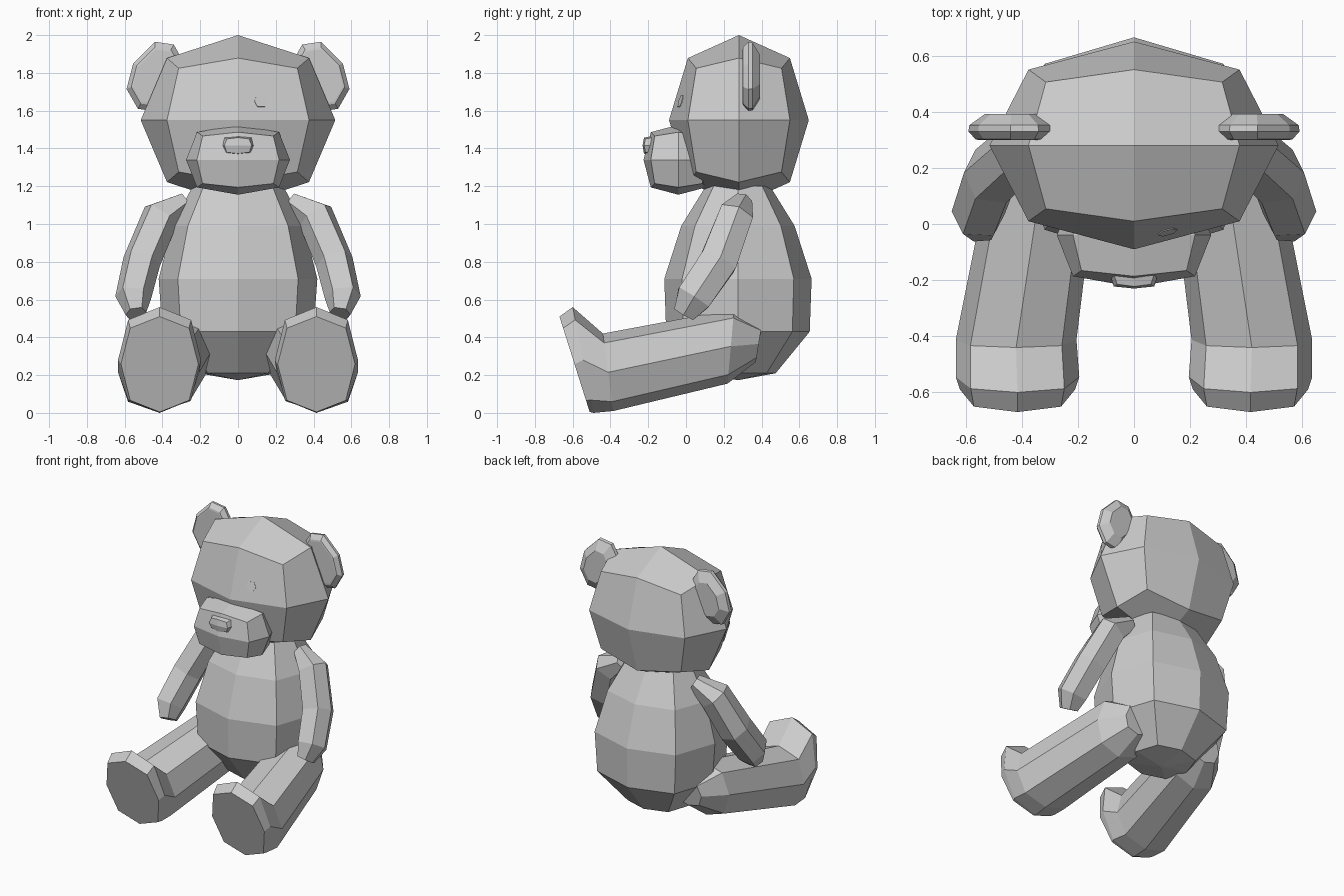
import bpy, bmesh, math
from mathutils import Vector

cube = bpy.data.objects.get("Cube")
if cube:
    bpy.data.objects.remove(cube)

grey = bpy.data.materials.new("plain_grey")
grey.use_nodes = True
grey.diffuse_color = (0.6, 0.6, 0.6, 1)
grey.node_tree.nodes["Principled BSDF"].inputs["Base Color"].default_value = grey.diffuse_color


def finish(name, bm):
    bmesh.ops.recalc_face_normals(bm, faces=bm.faces)
    mesh = bpy.data.meshes.new(name)
    bm.to_mesh(mesh)
    bm.free()
    mesh.materials.append(grey)
    obj = bpy.data.objects.new(name, mesh)
    bpy.context.collection.objects.link(obj)
    return obj


def block_ball(name, centre, radii, edge, corner):
    """Cube divided once per side, with edge and corner points pulled in."""
    bm = bmesh.new()
    bmesh.ops.create_cube(bm, size=2)
    bmesh.ops.subdivide_edges(bm, edges=bm.edges[:], cuts=1, use_grid_fill=True)
    for v in bm.verts:
        axes = sum(abs(c) > 0.5 for c in v.co)
        k = (1, edge, corner)[axes - 1]
        v.co = Vector(c + r * k * p for c, r, p in zip(centre, radii, v.co))
    return finish(name, bm)


def loft(name, rings, sides, turn=0.0):
    """Skin over rings given as (centre, half width vector, half height vector)."""
    def soft(t):
        return math.copysign(abs(t) ** 0.8, t) if abs(t) > 1e-6 else 0
    bm = bmesh.new()
    loops = []
    for c, u, v in rings:
        angles = [math.tau * i / sides + turn for i in range(sides)]
        loops.append([bm.verts.new(c + u * soft(math.cos(a)) + v * soft(math.sin(a)))
                      for a in angles])
    for a, b in zip(loops, loops[1:]):
        for i in range(sides):
            j = (i + 1) % sides
            bm.faces.new((a[i], a[j], b[j], b[i]))
    bm.faces.new(loops[0])
    bm.faces.new(loops[-1])
    return finish(name, bm)


def mirrored(obj, left_name, right_name):
    obj.name = left_name
    bm = bmesh.new()
    bm.from_mesh(obj.data)
    for v in bm.verts:
        v.co.x *= -1
    finish(right_name, bm)


# Head, muzzle and nose
block_ball("head", (0, 0.28, 1.55), (0.515, 0.37, 0.45), 0.73, 0.61)
block_ball("muzzle", (0, -0.04, 1.34), (0.275, 0.185, 0.185), 0.79, 0.68)
block_ball("nose", (0, -0.18, 1.415), (0.085, 0.05, 0.05), 0.85, 0.7)

# Torso: stacked octagonal rings closing to a low point
torso = [(1.2, 0.24, 0.17), (0.99, 0.35, 0.3), (0.71, 0.42, 0.39),
         (0.43, 0.4, 0.38), (0.21, 0.21, 0.2), (0.175, 0.01, 0.01)]
loft("torso", [(Vector((0, 0.275, z)), Vector((rx, 0, 0)), Vector((0, ry, 0)))
               for z, rx, ry in torso], 8)

# Arms: six-sided tubes following a bent path
path = [(0.28, 0.3, 1.12, 0.05, 0.05), (0.41, 0.26, 1.04, 0.1, 0.1),
        (0.51, 0.17, 0.8, 0.1, 0.11), (0.555, 0.04, 0.61, 0.095, 0.105),
        (0.54, -0.01, 0.525, 0.055, 0.065)]
points = [Vector(p[:3]) for p in path]
rings = []
for i, p in enumerate(path):
    along = (points[min(i + 1, len(path) - 1)] - points[max(i - 1, 0)]).normalized()
    across = (Vector((1, 0, 0)) - along * along.x).normalized()
    rings.append((points[i], across * p[3], along.cross(across) * p[4]))
mirrored(loft("arm", rings, 6), "left_arm", "right_arm")

# Legs: centre x, half width, top (y, z) and bottom (y, z) of every ring
leg = [(0.415, 0.205, -0.67, 0.51, -0.51, 0.005),
       (0.415, 0.22, -0.6, 0.56, -0.49, 0.0),
       (0.42, 0.215, -0.44, 0.42, -0.385, 0.01),
       (0.315, 0.19, 0.255, 0.55, 0.22, 0.155),
       (0.28, 0.11, 0.4, 0.46, 0.37, 0.27)]
rings = []
for x, w, ty, tz, by, bz in leg:
    top, low = Vector((x, ty, tz)), Vector((x, by, bz))
    rings.append(((top + low) / 2, Vector((w, 0, 0)), (top - low) / 2))
mirrored(loft("leg", rings, 8), "left_leg", "right_leg")

# Ears: tilted eight-sided discs with a flat front and a domed back
half = [(0.005, 0.185), (0.12, 0.07), (0.155, -0.065), (0.095, -0.17)]
rim = half + [(-x, -z) for x, z in half]
bm = bmesh.new()
loops = [[bm.verts.new((0.435 + x * s, y, 1.78 + z * s)) for x, z in rim]
         for y, s in ((0.3, 0.78), (0.302, 0.84), (0.33, 1), (0.352, 0.98), (0.392, 0.62))]
for a, b in zip(loops, loops[1:]):
    for i in range(8):
        j = (i + 1) % 8
        bm.faces.new((a[i], a[j], b[j], b[i]))
bm.faces.new(loops[0])
bm.faces.new(loops[-1])
mirrored(finish("ear", bm), "left_ear", "right_ear")

# Eyes: thin six-sided plates lying on the face
out = Vector((0.26, -0.93, 0.28)).normalized()
u = out.cross(Vector((0, 0, 1))).normalized()
v = out.cross(u)
spot = Vector((0.12, -0.028, 1.65))
mirrored(loft("eye", [(spot - out * 0.004, u * 0.035, v * 0.035),
                      (spot + out * 0.003, u * 0.035, v * 0.035)], 6),
         "left_eye", "right_eye")
